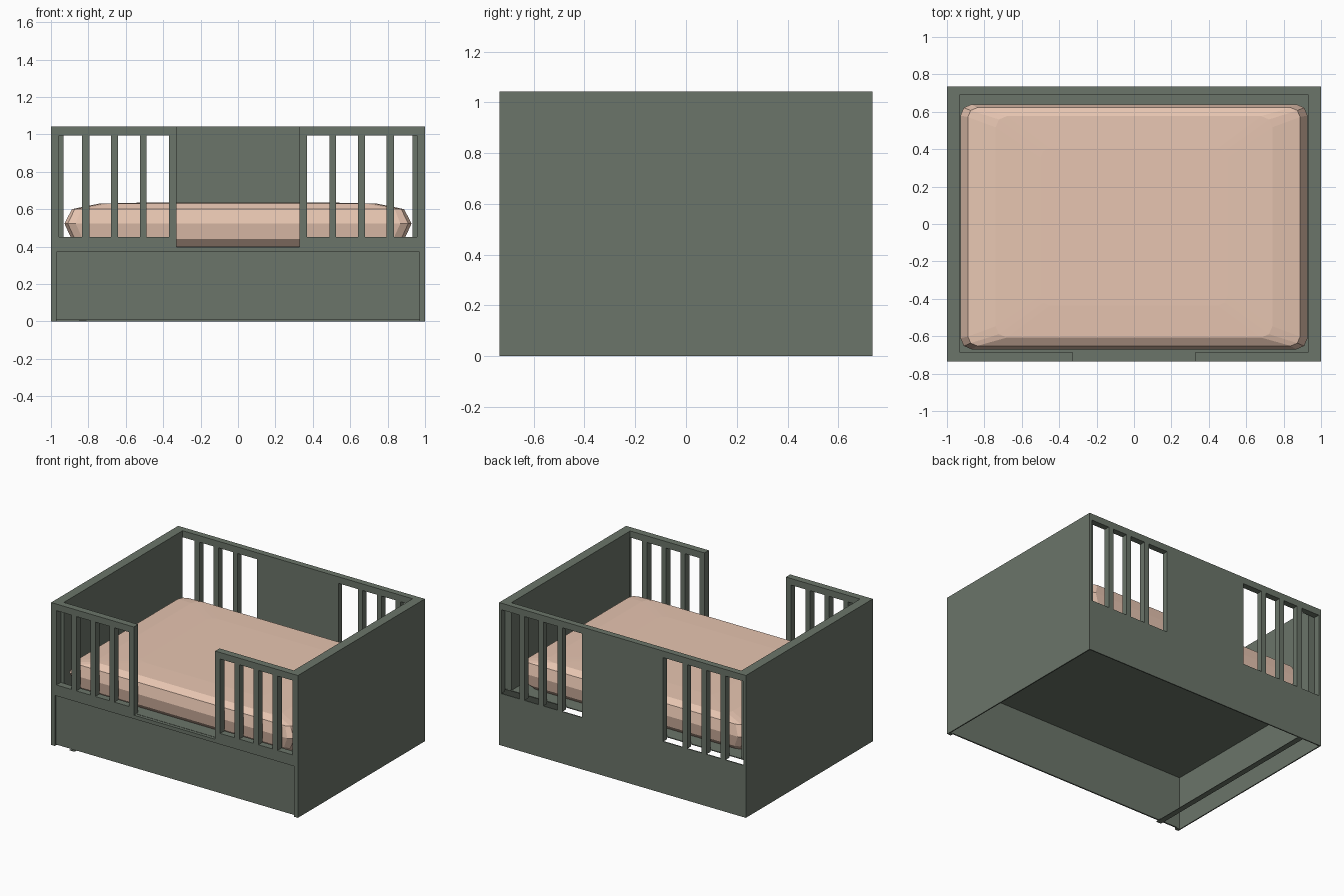
import bpy, bmesh

if "Cube" in bpy.data.objects:
    bpy.data.objects.remove(bpy.data.objects["Cube"])

def material(name, rgb):
    m = bpy.data.materials.new(name)
    m.diffuse_color = (*rgb, 1)
    m.use_nodes = True
    m.node_tree.nodes["Principled BSDF"].inputs["Base Color"].default_value = m.diffuse_color
    return m

GREEN = material("painted_wood", (0.147, 0.178, 0.142))
PINK = material("mattress_fabric", (0.80, 0.56, 0.44))

def finish(bm, name, mat):
    bmesh.ops.recalc_face_normals(bm, faces=bm.faces)
    me = bpy.data.meshes.new(name)
    bm.to_mesh(me)
    bm.free()
    me.materials.append(mat)
    ob = bpy.data.objects.new(name, me)
    bpy.context.collection.objects.link(ob)
    return ob

def box(name, lo, hi):
    bm = bmesh.new()
    bmesh.ops.create_cube(bm, size=1)
    for v in bm.verts:
        v.co = [l + (c + 0.5) * (h - l) for c, l, h in zip(v.co, lo, hi)]
    return finish(bm, name, GREEN)

def panel(name, y0, y1, x0, x1, z0, z1, holes):
    """Upright board with rectangular openings (xa, xb, za, zb)."""
    xs = sorted({x0, x1, *[h[0] for h in holes], *[h[1] for h in holes]})
    zs = sorted({z0, z1, *[h[2] for h in holes], *[h[3] for h in holes]})
    bm = bmesh.new()
    for a, b in zip(xs, xs[1:]):
        for c, d in zip(zs, zs[1:]):
            mx, mz = (a + b) / 2, (c + d) / 2
            if any(h[0] < mx < h[1] and h[2] < mz < h[3] for h in holes):
                continue
            bm.faces.new([bm.verts.new((x, y0, z)) for x, z in ((a, c), (b, c), (b, d), (a, d))])
    bmesh.ops.remove_doubles(bm, verts=bm.verts, dist=1e-5)
    r = bmesh.ops.extrude_face_region(bm, geom=bm.faces[:], use_keep_orig=True)
    for v in r["geom"]:
        if isinstance(v, bmesh.types.BMVert):
            v.co.y = y1
    bmesh.ops.dissolve_limit(bm, angle_limit=0.01, verts=bm.verts, edges=bm.edges)
    return finish(bm, name, GREEN)

def openings(inner, outer, z0, z1):
    """Gaps between three slats, mirrored left and right."""
    edges = [inner, 0.488, 0.525, 0.642, 0.68, 0.795, 0.835, outer]
    out = []
    for a, b in zip(edges[::2], edges[1::2]):
        out += [(a, b, z0, z1), (-b, -a, z0, z1)]
    return out

# Front railing with entry gap, on a thin frame around the drawer
panel("front_railing", -0.735, -0.685, -0.992, 0.992, 0.397, 1.043,
      openings(0.37, 0.957, 0.45, 0.995) + [(-0.33, 0.33, 0.397, 1.043)])
panel("drawer_frame", -0.735, -0.712, -0.992, 0.992, 0.0, 0.397, [(-0.97, 0.97, 0.0, 0.37)])
box("drawer_front", (-0.97, -0.722, 0.006), (0.97, -0.712, 0.37))

# Back railing with solid middle, standing on a thin lower board
panel("back_railing", 0.69, 0.735, -0.992, 0.992, 0.38, 1.043,
      openings(0.33, 0.982, 0.38, 0.995))
box("back_lower_board", (-0.992, 0.727, 0), (0.992, 0.735, 0.38))

# Side walls: thin outer skin plus thick lining above the bed base
for s, side in ((-1, "left"), (1, "right")):
    xs = sorted((s * 0.992, s))
    box(side + "_wall", (xs[0], -0.735, 0), (xs[1], 0.735, 1.043))
    xs = sorted((s * 0.932, s * 0.992))
    box(side + "_lining", (xs[0], -0.685, 0.40), (xs[1], 0.69, 1.043))

# Bed base and floor runner
box("bed_base", (-0.992, -0.712, 0.393), (0.992, 0.69, 0.399))
box("floor_runner", (-0.85, -0.735, 0.0), (-0.81, 0.727, 0.004))

# Mattress: stacked rounded-rectangle rings, domed on top (half x, half y, corner, z)
rings = [(0.86, 0.60, 0.05, 0.40), (0.89, 0.64, 0.06, 0.44), (0.928, 0.655, 0.06, 0.523),
         (0.888, 0.637, 0.05, 0.60), (0.74, 0.592, 0.06, 0.63), (0.50, 0.42, 0.05, 0.635)]
bm = bmesh.new()
loops = []
for hx, hy, c, z in rings:
    quarter = [(hx, hy - c), (hx - 0.3 * c, hy - 0.3 * c), (hx - c, hy)]
    pts = quarter + [(-x, y) for x, y in quarter[::-1]]
    pts += [(-x, -y) for x, y in pts]
    loops.append([bm.verts.new((x, y - 0.015, z)) for x, y in pts])
for lo, hi in zip(loops, loops[1:]):
    for i in range(len(lo)):
        j = (i + 1) % len(lo)
        bm.faces.new((lo[i], lo[j], hi[j], hi[i]))
bm.faces.new(loops[0])
bm.faces.new(loops[-1])
finish(bm, "mattress", PINK)
